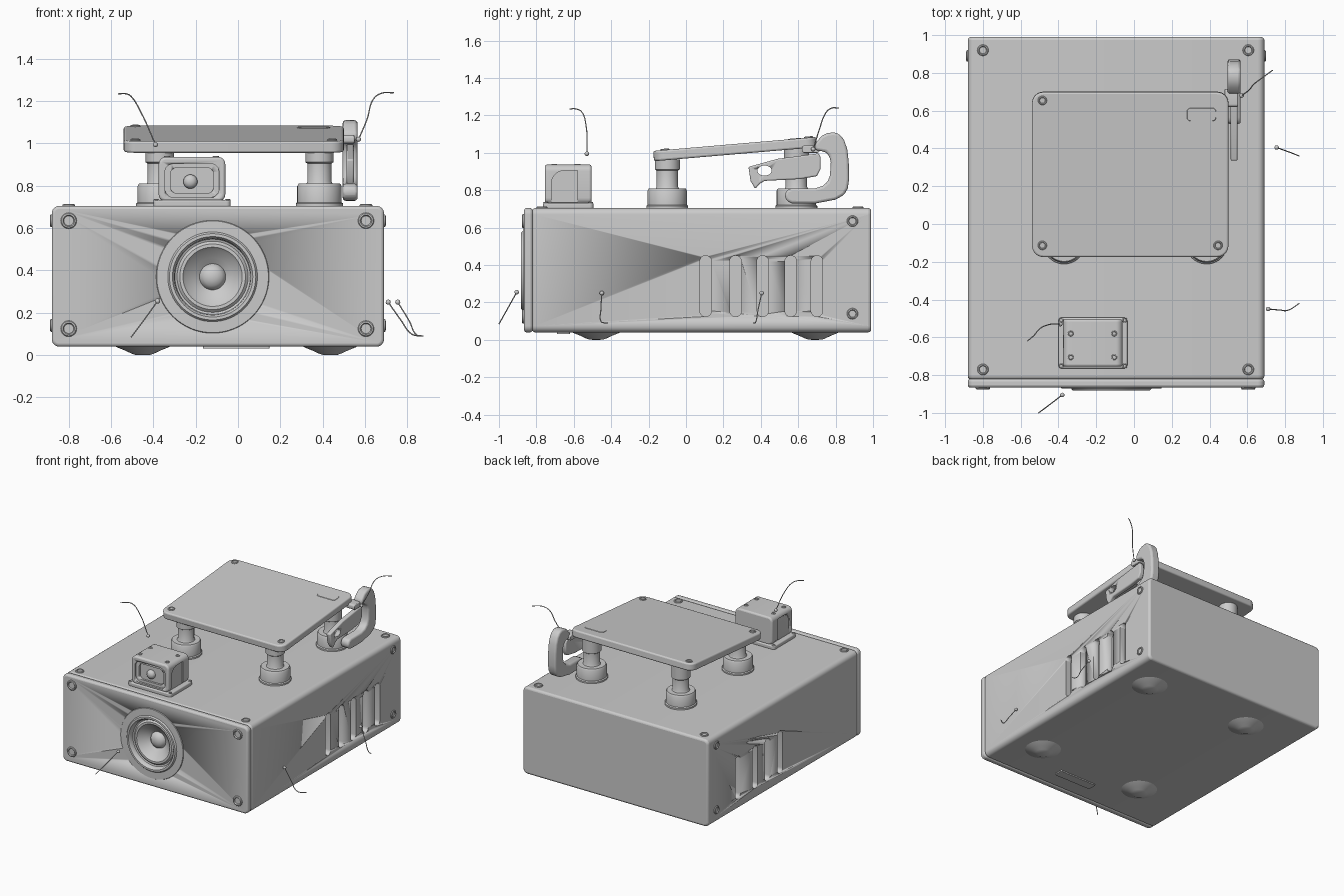
import bpy, bmesh, math
from mathutils import Vector, Matrix

if "Cube" in bpy.data.objects:
    bpy.data.objects.remove(bpy.data.objects["Cube"])


def finish(name, bm, bevel=0, seg=3):
    bmesh.ops.recalc_face_normals(bm, faces=bm.faces)
    me = bpy.data.meshes.new(name)
    bm.to_mesh(me)
    bm.free()
    ob = bpy.data.objects.new(name, me)
    bpy.context.collection.objects.link(ob)
    if bevel:
        m = ob.modifiers.new("Bevel", 'BEVEL')
        m.width, m.segments, m.limit_method = bevel, seg, 'ANGLE'
    bpy.ops.object.select_all(action='DESELECT')
    ob.select_set(True)
    bpy.context.view_layer.objects.active = ob
    bpy.ops.object.shade_smooth_by_angle(angle=math.radians(35))
    return ob


def rrect(x0, x1, y0, y1, r, n=6):
    """Rounded rectangle outline."""
    pts = []
    for i, (cx, cy) in enumerate([(x1 - r, y1 - r), (x0 + r, y1 - r), (x0 + r, y0 + r), (x1 - r, y0 + r)]):
        for k in range(n + 1):
            a = math.pi / 2 * (i + k / n)
            pts.append((cx + r * math.cos(a), cy + r * math.sin(a)))
    return pts


def extrude(name, pts, lo, hi, axis, bevel=0, seg=3):
    """Prism from a 2D outline along the given axis."""
    place = {'x': lambda p, d: (d, p[0], p[1]),
             'y': lambda p, d: (p[0], d, p[1]),
             'z': lambda p, d: (p[0], p[1], d)}[axis]
    bm = bmesh.new()
    a = [bm.verts.new(place(p, lo)) for p in pts]
    b = [bm.verts.new(place(p, hi)) for p in pts]
    bm.faces.new(a)
    bm.faces.new(b)
    for i in range(len(pts)):
        j = (i + 1) % len(pts)
        bm.faces.new((a[i], a[j], b[j], b[i]))
    return finish(name, bm, bevel, seg)


def lathe(name, prof, loc, direction=(0, 0, 1), n=32):
    """Revolve (radius, height) profile about a direction."""
    bm = bmesh.new()
    rings = []
    for r, h in prof:
        if r == 0:
            rings.append([bm.verts.new((0, 0, h))] * n)
        else:
            rings.append([bm.verts.new((r * math.cos(2 * math.pi * k / n), r * math.sin(2 * math.pi * k / n), h))
                          for k in range(n)])
    for A, B in zip(rings, rings[1:]):
        for k in range(n):
            j = (k + 1) % n
            bm.faces.new(list(dict.fromkeys((A[k], A[j], B[j], B[k]))))
    ob = finish(name, bm)
    q = Vector((0, 0, 1)).rotation_difference(Vector(direction))
    ob.matrix_world = Matrix.Translation(loc) @ q.to_matrix().to_4x4()
    return ob


def cut(ob, cutter):
    """Subtract the cutter, bake the result and discard the cutter."""
    m = ob.modifiers.new("Cut", 'BOOLEAN')
    m.operation, m.object, m.solver = 'DIFFERENCE', cutter, 'EXACT'
    bpy.context.view_layer.update()
    dg = bpy.context.evaluated_depsgraph_get()
    me = bpy.data.meshes.new_from_object(ob.evaluated_get(dg))
    ob.modifiers.clear()
    ob.data = me
    bpy.data.objects.remove(cutter)


def screw(name, loc, direction=(0, 0, 1), r=0.036):
    prof = [(1, -.15), (1, .12), (.9, .25), (.72, .28), (.6, .08), (0, .08)]
    return lathe(name, [(a * r, b * r) for a, b in prof], loc, direction, 20)


# Main housing and its front panel
body = extrude("housing", rrect(-.88, .69, .04, .705, .035), -.822, .99, 'y', .016)
panel = extrude("front_panel", rrect(-.88, .69, .04, .705, .035), -.866, -.82, 'y', .014)

# Vent slots on both sides
for y in (.105, .265, .41, .56, .70):
    cut(body, extrude("slot_cut", rrect(y - .031, y + .031, .125, .45, .03), .645, .8, 'x'))
for y in (.12, .27, .42, .63):
    cut(body, extrude("slot_cut", rrect(y - .031, y + .031, .125, .45, .03), -1, -.835, 'x'))

# Speaker: opening, ring, cone and dome
SX, SZ = -.12, .37
for part in (body, panel):
    cut(part, lathe("speaker_cut", [(0, -.12), (.182, -.12), (.182, .1), (0, .1)], (SX, -.866, SZ), (0, -1, 0), 64))
lathe("speaker", [(.268, -.002), (.264, .005), (.212, .006), (.204, .016), (.19, .016), (.181, .004), (.178, -.02),
                  (.168, -.024), (.155, -.012), (.14, -.012), (.128, -.026), (.09, -.055), (.062, -.075),
                  (.056, -.06), (.042, -.046), (.022, -.038), (0, -.035)], (SX, -.866, SZ), (0, -1, 0), 64)

# Corner screws
for x in (-.8, .605):
    for z in (.125, .635):
        screw("front_screw", (x, -.866, z), (0, -1, 0), .038)
    for y in (-.77, .92):
        screw("top_screw", (x, y, .705), r=.03)
for x, s in ((-.88, -1), (.69, 1)):
    for z in (.14, .635):
        screw("side_screw", (x, .89, z), (s, 0, 0), .03)

# Cone-shaped feet
for x in (-.45, .435):
    for y in (-.48, .69):
        lathe("foot", [(.135, .045), (.12, .036), (.085, .022), (.055, .008), (.035, .001), (0, 0)], (x, y, 0))
extrude("underside_plate", rrect(-.165, .15, -.69, -.62, .01), .031, .05, 'z')

# Platform supports
for x in (-.37, .385):
    for y in (-.1, .59):
        top = .965 + (y + .1) * .086
        lathe("support", [(.112, .7), (.112, .716), (.105, .722), (.105, .798), (.098, .81), (.062, .81), (.057, .82),
                          (.057, .905), (.067, .912), (.067, top), (0, top)], (x, y, 0), n=40)

# Tilted platform with screws and an indicator window
tilt = Matrix.Translation((-.02, .263, 1.02)) @ Matrix.Rotation(math.radians(4.9), 4, 'X')
parts = [extrude("platform", rrect(-.52, .52, -.438, .438, .06), -.0275, .0275, 'z', .01),
         extrude("indicator_window", rrect(.30, .455, .285, .355, .02), .02, .030, 'z', .002, 1)]
for x, y in ((-.465, -.375), (-.465, .395), (.465, -.375)):
    parts.append(screw("platform_screw", (x, y, .0275), r=.024))
bpy.context.view_layer.update()
for p in parts:
    p.matrix_world = tilt @ p.matrix_world

# Small sensor box: base, case with recesses, button, screws
extrude("sensor_base", rrect(-.4, -.035, -.765, -.495, .02), .7, .733, 'z', .008)
case = extrude("sensor_case", rrect(-.375, -.06, .725, .937, .035), -.755, -.505, 'y', .012)
cut(case, extrude("recess_cut", rrect(-.345, -.09, .745, .905, .04), -.8, -.74, 'y'))
cut(case, extrude("inner_cut", rrect(-.32, -.115, .765, .885, .03), -.8, -.725, 'y'))
arch = [(-.72, .735)] + [(-.65 - .07 * math.cos(a * math.pi / 16), .835 + .07 * math.sin(a * math.pi / 16))
                         for a in range(9)] + [(-.58, .905), (-.58, .735)]
cut(case, extrude("arch_cut", arch, -.07, .0, 'x'))
cut(case, extrude("arch_cut", arch, -.5, -.365, 'x'))
lathe("sensor_button", [(.034, -.01), (.033, .01), (.025, .022), (.013, .028), (0, .03)], (-.225, -.725, .82), (0, -1, 0))
for x in (-.335, -.105):
    for y in (-.58, -.705):
        screw("sensor_screw", (x, y, .937), r=.015)
for x in (-.386, -.049):
    for y in (-.509, -.751):
        screw("base_screw", (x, y, .733), r=.013)

# Hook and its lever arm on the right of the platform
hook = [(.69, 1.05), (.725, 1.09), (.755, 1.105), (.79, 1.11), (.82, 1.1), (.845, 1.07), (.862, 1.02), (.87, .95),
        (.872, .86), (.865, .81), (.845, .775), (.8, .75), (.69, .729), (.565, .73), (.538, .743), (.527, .77),
        (.538, .8), (.565, .81), (.69, .81), (.73, .823), (.757, .845), (.77, .88), (.774, .95), (.765, .985),
        (.745, 1.005), (.69, 1.015)]
extrude("hook", hook, .495, .565, 'x', .014)
arm_pts = [(.334, .925), (.49, .968), (.71, .997), (.72, .975), (.72, .914), (.70, .875), (.61, .86), (.42, .85),
           (.395, .835), (.37, .807), (.345, .85)]
arm = extrude("lever_arm", arm_pts, .512, .548, 'x', .008)
hole = [(.42 + .038 * math.cos(k * math.pi / 12), .905 + .027 * math.sin(k * math.pi / 12)) for k in range(24)]
cut(arm, extrude("hole_cut", hole, .4, .7, 'x'))
extrude("hook_pivot", rrect(.62, .715, 1.0, 1.04, .015), .48, .55, 'x', .005)

# Thin wires ending in small balls
wires = [[(-.39, -.53, .995), (-.46, -.535, 1.15), (-.505, -.56, 1.222), (-.53, -.59, 1.235), (-.565, -.62, 1.235)],
         [(.57, .68, 1.02), (.61, .71, 1.115), (.64, .745, 1.21), (.68, .775, 1.238), (.735, .815, 1.24)],
         [(-.38, -.905, .255), (-.445, -.955, .165), (-.505, -1, .085)],
         [(.71, -.45, .25), (.77, -.455, .165), (.82, -.455, .1), (.875, -.42, .09)],
         [(.755, .405, .25), (.81, .385, .16), (.845, .372, .095), (.875, .36, .09)]]
for pts in wires:
    cu = bpy.data.curves.new("wire", 'CURVE')
    cu.dimensions, cu.bevel_depth, cu.bevel_resolution, cu.resolution_u = '3D', .003, 2, 6
    sp = cu.splines.new('BEZIER')
    sp.bezier_points.add(len(pts) - 1)
    for bp, p in zip(sp.bezier_points, pts):
        bp.co = p
        bp.handle_left_type = bp.handle_right_type = 'AUTO'
    cu.use_fill_caps = True
    bpy.context.collection.objects.link(bpy.data.objects.new("wire", cu))
    bm = bmesh.new()
    bmesh.ops.create_uvsphere(bm, u_segments=16, v_segments=10, radius=.012)
    finish("wire_ball", bm).location = pts[0]
